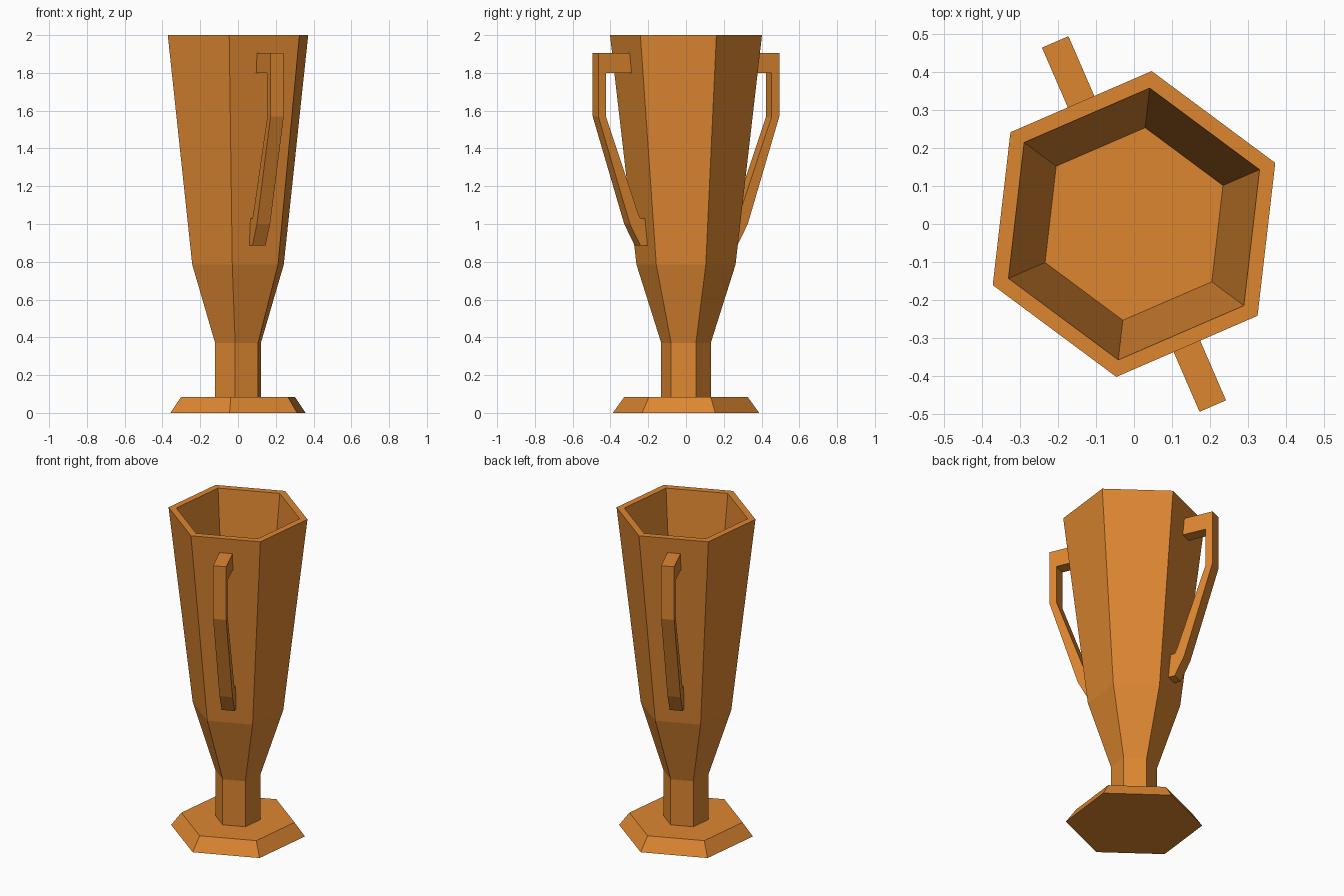
import bpy, bmesh, math
from mathutils import Vector

if "Cube" in bpy.data.objects:
    bpy.data.objects.remove(bpy.data.objects["Cube"])

SIDES = 6
TURN = math.radians(23.4)

mat = bpy.data.materials.new("bronze orange")
mat.diffuse_color = (0.72, 0.24, 0.03, 1)
mat.use_nodes = True
mat.node_tree.nodes["Principled BSDF"].inputs["Base Color"].default_value = mat.diffuse_color


def finish(name, bm):
    bmesh.ops.recalc_face_normals(bm, faces=bm.faces)
    me = bpy.data.meshes.new(name)
    bm.to_mesh(me)
    bm.free()
    me.materials.append(mat)
    ob = bpy.data.objects.new(name, me)
    bpy.context.collection.objects.link(ob)
    return ob


def lathe(name, profile):
    """Six-sided turned solid from (radius, z) points, capped at both ends."""
    bm = bmesh.new()
    rings = []
    for r, z in profile:
        rings.append([bm.verts.new((r * math.cos(TURN + i * math.tau / SIDES),
                                    r * math.sin(TURN + i * math.tau / SIDES), z))
                      for i in range(SIDES)])
    for a, b in zip(rings, rings[1:]):
        for i in range(SIDES):
            j = (i + 1) % SIDES
            bm.faces.new((a[i], a[j], b[j], b[i]))
    bm.faces.new(rings[0])
    bm.faces.new(rings[-1])
    return finish(name, bm)


def handle(name, angle, profile, width):
    """Flat (radius, z) outline given thickness, pointing outwards at angle."""
    out = Vector((math.cos(angle), math.sin(angle), 0))
    side = Vector((-out.y, out.x, 0)) * width / 2
    bm = bmesh.new()
    a, b = [[bm.verts.new(out * r + side * s + Vector((0, 0, z))) for r, z in profile]
            for s in (-1, 1)]
    bm.faces.new(a)
    bm.faces.new(b)
    n = len(profile)
    for i in range(n):
        j = (i + 1) % n
        bm.faces.new((a[i], a[j], b[j], b[i]))
    return finish(name, bm)


# foot, stem and hollow bowl in one turned body
lathe("cup_body", [(0.39, 0), (0.33, 0.083), (0.132, 0.083), (0.132, 0.37),
                   (0.264, 0.785), (0.405, 2.0), (0.36, 2.0), (0.255, 1.09)])

# two opposite handles, centred on flat sides of the bowl
outline = [(0.338, 1.905), (0.522, 1.905), (0.522, 1.57), (0.340, 1.0),
           (0.279, 0.885), (0.235, 0.885), (0.250, 1.03), (0.280, 1.03),
           (0.294, 1.06), (0.477, 1.565), (0.477, 1.80), (0.326, 1.80)]
for label, k in (("front", -1), ("back", 1)):
    handle(label + "_handle", TURN + k * math.pi / 2, outline, 0.076)
